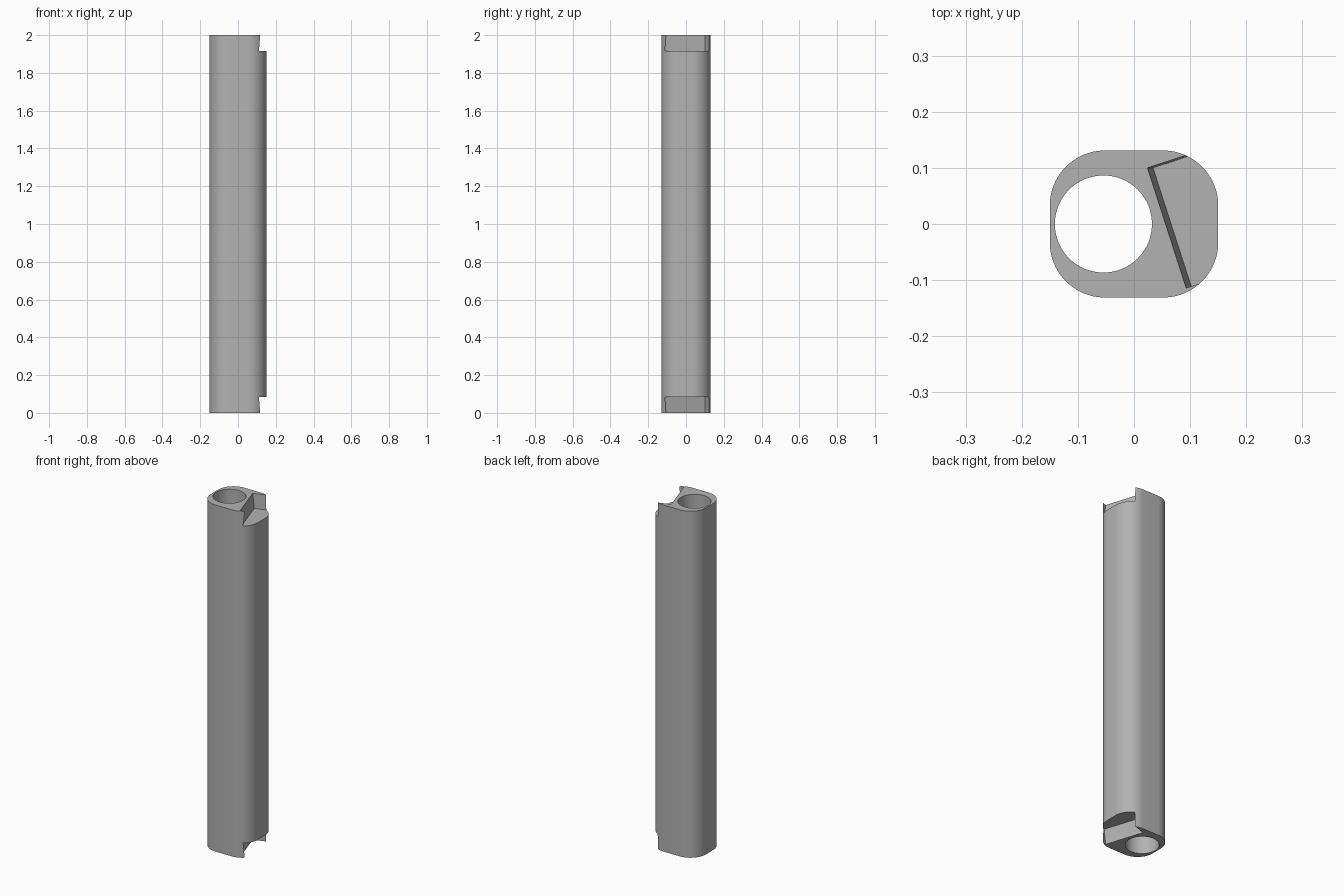
import bpy
import bmesh
from math import radians, sin, cos, pi
from mathutils import Vector

if "Cube" in bpy.data.objects:
    bpy.data.objects.remove(bpy.data.objects["Cube"])

HEIGHT = 2.0
HALF_X, HALF_Y, CORNER = 0.15, 0.131, 0.098
DEPTH = 0.085      # notch depth from each end
LEAN = 0.01        # sideways drift of the notch over its depth
SEGMENTS = 24      # per rounded corner

grey = bpy.data.materials.new("plain_grey")
grey.use_nodes = True
grey.diffuse_color = (0.45, 0.45, 0.45, 1)
grey.node_tree.nodes["Principled BSDF"].inputs["Base Color"].default_value = grey.diffuse_color


def prism(name, lower, upper):
    """Solid between two matching rings of points."""
    bm = bmesh.new()
    low = [bm.verts.new(p) for p in lower]
    high = [bm.verts.new(p) for p in upper]
    bm.faces.new(low[::-1])
    bm.faces.new(high)
    for i in range(len(low)):
        j = (i + 1) % len(low)
        bm.faces.new((low[i], low[j], high[j], high[i]))
    bmesh.ops.recalc_face_normals(bm, faces=bm.faces)
    mesh = bpy.data.meshes.new(name)
    bm.to_mesh(mesh)
    bm.free()
    mesh.materials.append(grey)
    obj = bpy.data.objects.new(name, mesh)
    bpy.context.collection.objects.link(obj)
    return obj


def arc(cx, cy, radius, start, sweep, steps):
    return [(cx + radius * cos(start + sweep * i / steps),
             cy + radius * sin(start + sweep * i / steps)) for i in range(steps + 1)]


def at_height(points, z, shift=0.0):
    return [(x + shift, y, z) for x, y in points]


# Rounded bar
outline = []
for k, (sx, sy) in enumerate([(1, 1), (-1, 1), (-1, -1), (1, -1)]):
    outline += arc(sx * (HALF_X - CORNER), sy * (HALF_Y - CORNER),
                   CORNER, k * pi / 2, pi / 2, SEGMENTS)
bar = prism("rounded_bar", at_height(outline, 0), at_height(outline, HEIGHT))

# Round bore through the full length
bore = arc(-0.0545, 0, 0.0865, 0, 2 * pi, 96)[:-1]
cutters = [prism("bore_cutter", at_height(bore, -0.1), at_height(bore, HEIGHT + 0.1))]

# Leaning slot at each end, mirrored top to bottom
back, front = Vector((0.024, 0.1)), Vector((0.093, -0.114))
out = Vector((0.95, 0.31)) * 0.2
slot = [back, front, front + out, back + out]
for name, end, way in (("top_slot_cutter", HEIGHT, 1), ("bottom_slot_cutter", 0, -1)):
    cutters.append(prism(name, at_height(slot, end - way * DEPTH, LEAN),
                         at_height(slot, end + way * DEPTH, -LEAN)))

bpy.context.view_layer.objects.active = bar
for cutter in cutters:
    cutter.hide_render = True
    cut = bar.modifiers.new(cutter.name, "BOOLEAN")
    cut.operation = "DIFFERENCE"
    cut.solver = "EXACT"
    cut.object = cutter
    bpy.ops.object.modifier_apply(modifier=cut.name)
for cutter in cutters:
    bpy.data.objects.remove(cutter)

bpy.ops.object.select_all(action="DESELECT")
bar.select_set(True)
bpy.ops.object.shade_smooth_by_angle(angle=radians(25))
